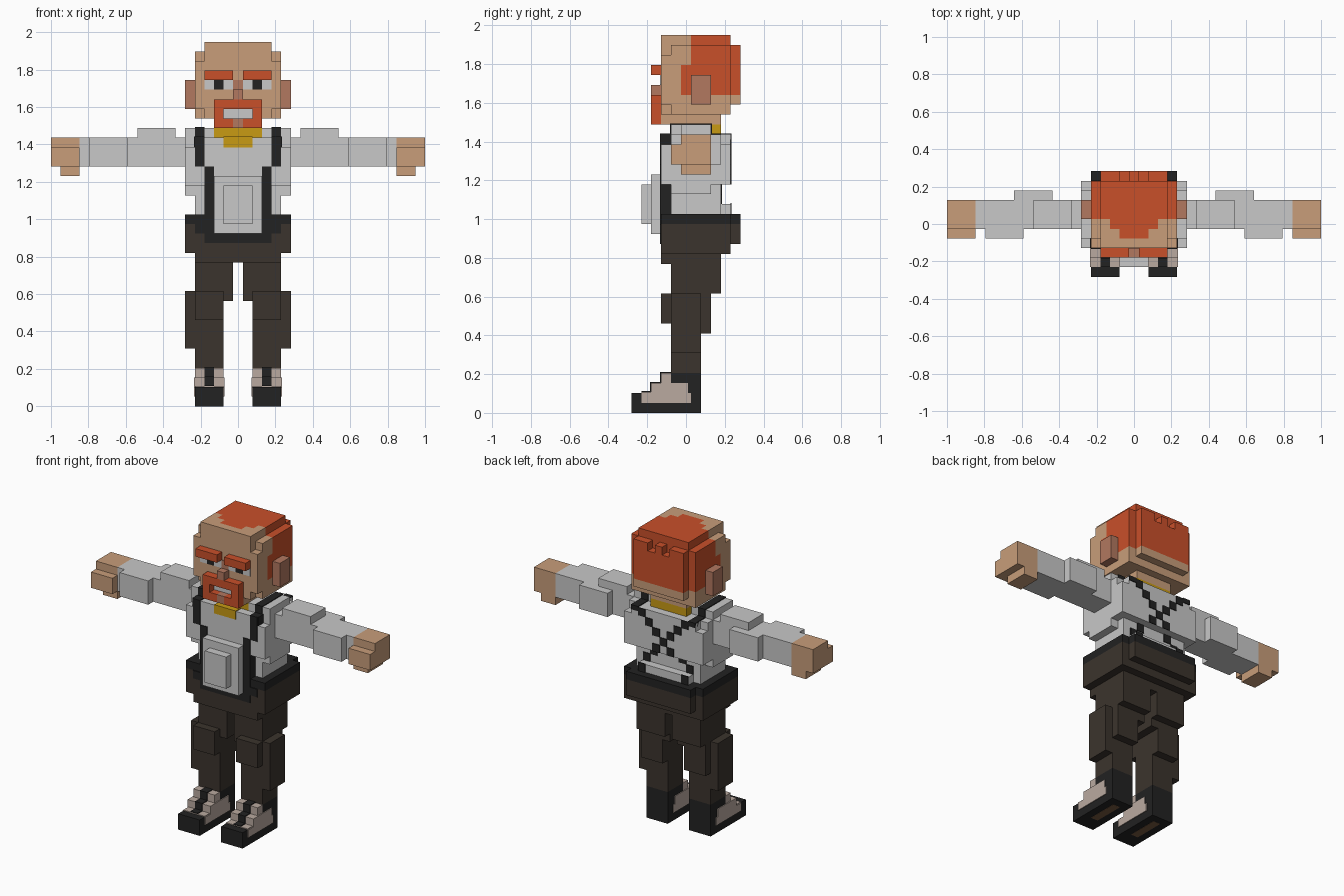
import bpy, bmesh
from mathutils import Vector

if "Cube" in bpy.data.objects:
    bpy.data.objects.remove(bpy.data.objects["Cube"])

V = 2 / 39          # size of one block
P = 0.1             # plate thickness, in blocks

COLOURS = {
    "skin": (0.58, 0.34, 0.195), "orange_hair": (0.584, 0.08, 0.023),
    "pink_skin": (0.445, 0.188, 0.117), "light_grey": (0.578, 0.578, 0.578),
    "black": (0.016, 0.016, 0.016), "dark_trouser": (0.044, 0.034, 0.026),
    "gold": (0.578, 0.328, 0.007), "beige": (0.491, 0.402, 0.352),
    "sole_brown": (0.19, 0.102, 0.053),
}
MATS = {}
for key, rgb in COLOURS.items():
    MATS[key] = bpy.data.materials.new(key)
    MATS[key].diffuse_color = (*rgb, 1)


def box(name, x, y, z, colour, paint=None, second=None):
    """Box given by ranges in block units; paint(centre) picks faces of the second colour."""
    bm = bmesh.new()
    bmesh.ops.create_cube(bm, size=1)
    ranges = (x, y, z)
    for v in bm.verts:
        v.co = Vector([r[0] if c < 0 else r[1] for c, r in zip(v.co, ranges)])
    if paint:
        for axis, (lo, hi) in enumerate(ranges):
            normal = Vector([float(i == axis) for i in range(3)])
            for k in range(1, int(hi - lo)):
                bmesh.ops.bisect_plane(bm, geom=bm.verts[:] + bm.edges[:] + bm.faces[:],
                                       plane_co=normal * (lo + k), plane_no=normal)
        for f in bm.faces:
            f.material_index = int(paint(f.calc_center_median()))
    bmesh.ops.scale(bm, vec=(V, V, V), verts=bm.verts)
    me = bpy.data.meshes.new(name)
    bm.to_mesh(me)
    bm.free()
    me.materials.append(MATS[colour])
    if second:
        me.materials.append(MATS[second])
    ob = bpy.data.objects.new(name, me)
    bpy.context.collection.objects.link(ob)
    return ob


def pair(name, x, y, z, colour, **kw):
    """The same box on the right and on the left."""
    box(name + "_right", x, y, z, colour, **kw)
    box(name + "_left", (-x[1], -x[0]), y, z, colour, **kw)


def hair(c):
    """Hair covers the back of the head and a tapered patch on the crown."""
    if c.z > 37.9:
        return c.y > max(-1.5, abs(c.x) - 2.5)
    if c.z > 36.9:
        return c.y > 0.5
    if c.y > 4.4:
        return c.z > 32
    return c.z > 32 and c.y > (0.5 if c.z > 35 else -0.5)


# Head
HAIR = dict(paint=hair, second="orange_hair")
box("head", (-3.5, 3.5), (-2.5, 4.5), (30, 38), "skin", **HAIR)
pair("head_side", (3.5, 4.5), (-1.5, 4.5), (30, 37), "skin", **HAIR)
pair("cheek", (3.5, 4.5), (-2.5, -1.5), (31, 36), "skin")
box("head_back", (-3.5, 3.5), (4.5, 5.5), (31, 36), "skin", **HAIR)
box("hair_tuft", (-0.5, 0.5), (4.5, 5.5), (36, 37), "orange_hair")
pair("hair_fringe", (1.5, 3.5), (4.5, 5.5), (36, 37), "orange_hair")
box("jaw", (-2.5, 2.5), (-2.5, 3.5), (29, 30), "skin")
pair("ear", (4.5, 5.5), (0.5, 2.5), (31, 34), "pink_skin")

# Face
pair("eyebrow", (0.5, 3.5), (-3.5, -2.5), (34, 35), "orange_hair")
pair("eye_inner", (0.5, 1.5), (-2.5 - P, -2.5), (33, 34), "light_grey")
pair("pupil", (1.5, 2.5), (-2.5 - P, -2.5), (33, 34), "black")
pair("eye_outer", (2.5, 3.5), (-2.5 - P, -2.5), (33, 34), "light_grey")
box("nose_bridge", (-0.5, 0.5), (-2.5 - P, -2.5), (33, 34), "pink_skin")
box("nose", (-0.5, 0.5), (-3.5, -2.5), (32, 33), "pink_skin")
box("moustache", (-2.5, 2.5), (-3.5, -2.5), (31, 32), "orange_hair")
pair("beard_side", (1.5, 2.5), (-3.5, -2.5), (29, 31), "orange_hair")
pair("beard_chin", (0.5, 1.5), (-3.5, -2.5), (29, 30), "orange_hair")
box("chin", (-0.5, 0.5), (-3.5, -2.5), (29, 30), "pink_skin")
box("teeth", (-1.5, 1.5), (-2.5 - P, -2.5), (30, 31), "light_grey")

# Torso
box("chest", (-4.5, 4.5), (-2.5, 4.5), (23, 28), "light_grey")
pair("chest_side", (4.5, 5.5), (-2.5, 4.5), (23, 27), "light_grey")
pair("chest_side_upper", (4.5, 5.5), (-1.5, 3.5), (27, 28), "light_grey")
pair("chest_side_lower", (4.5, 5.5), (-1.5, 2.5), (22, 23), "light_grey")
box("waist", (-4.5, 4.5), (-1.5, 3.5), (20, 23), "light_grey")
box("waist_front", (-2.5, 2.5), (-2.5, -1.5), (18, 23), "light_grey")
box("waist_back", (-3.5, 3.5), (3.5, 4.5), (20, 21), "light_grey")
pair("shoulder", (2.5, 5.5), (-1.5, 2.5), (28, 29), "light_grey")
box("collar", (-2.5, 2.5), (-1.5, 3.5), (28, 29), "gold")
box("collar_front", (-1.5, 1.5), (-2.5 - P, -1.5), (27, 28 + P), "gold")

# Overall bib and straps
box("bib", (-2.5, 2.5), (-3.5, -2.5), (18, 24), "light_grey")
box("bib_pocket", (-1.5, 1.5), (-4.5, -3.5), (19, 23), "light_grey")
pair("bib_edge", (2.5, 3.5), (-2.5 - P, -1.5), (18, 25), "black")
pair("strap_front", (3.5, 4.5), (-2.5 - P, -2.5), (25, 28 + P), "black")
pair("strap_chest_top", (3.5, 4.5 + P), (-2.5, -1.5), (27, 28 + P), "black")
pair("strap_top", (3.5, 4.5), (-1.5 - P, 2.5 + P), (28, 29 + P), "black")
pair("strap_rear", (3.5, 4.5), (2.5, 4.5 + P), (27.5, 28 + P), "black")
for i in range(-3, 4):      # crossed straps on the back
    low = 24 + i
    y = 4.5 if low >= 23 else 3.5
    pair("cross_strap_%d" % (i + 3), (i - 0.5, i + 0.5), (y, y + P), (low, low + 1), "black")
pair("strap_clip", (2.5, 3.5), (4.5, 4.5 + P), (20, 21 + P), "black")

# Arms and hands
pair("upper_arm", (5.5, 11.5), (-0.5, 2.5), (25, 28), "light_grey")
pair("sleeve_pad", (6.5, 10.5), (-0.5, 2.5), (28, 29), "light_grey")
pair("elbow", (8.5, 12.5), (2.5, 3.5), (25, 28), "light_grey")
pair("forearm", (11.5, 15.5), (-1.5, 2.5), (25, 28), "light_grey")
pair("wrist", (15.5, 16.5), (-0.5, 2.5), (25, 28), "light_grey")
pair("palm", (16.5, 19.5), (-0.5, 2.5), (25, 28), "skin")
pair("thumb", (16.5, 19.5), (-1.5, -0.5), (25, 27), "skin")
pair("fingers", (16.5, 18.5), (-0.5, 2.5), (24, 25), "skin")

# Belt and hips
box("belt", (-5.5, 5.5), (-2.5, 4.5), (19, 20), "black")
box("belt_back", (-4.5, 4.5), (4.5, 5.5), (19, 20), "black")
box("belt_dip", (-3.5, 3.5), (-2.5 - P, -2.5), (17, 18), "black")
pair("belt_dip_side", (2.5, 4.5), (-2.5 - P, -2.5), (18, 19), "black")
box("hips", (-5.5, 5.5), (-2.5, 4.5), (16, 19), "dark_trouser")
box("seat", (-4.5, 4.5), (4.5, 5.5), (17, 19), "dark_trouser")
box("crotch", (-4.5, 4.5), (-2.5, 3.5), (15, 16), "dark_trouser")

# Legs
pair("thigh", (0.5, 4.5), (-1.5, 3.5), (12, 15), "dark_trouser")
pair("inner_thigh", (0.5, 1.5), (-1.5, 2.5), (11, 12), "dark_trouser")
pair("calf", (1.5, 4.5), (-1.5, 1.5), (4, 12), "dark_trouser")
pair("calf_back", (1.5, 4.5), (1.5, 2.5), (8, 12), "dark_trouser")
pair("knee", (1.5, 4.5), (-2.5, -1.5), (9, 12), "dark_trouser")
pair("trouser_side", (4.5, 5.5), (-1.5, 1.5), (6, 12), "dark_trouser")

# Shoes
pair("shoe_base", (1.5, 4.5), (-5.5, 1.5), (0, 2), "black")
pair("shoe_ankle", (1.5, 4.5), (-1.5, 1.5), (2, 4), "black")
pair("shoe_tongue", (1.5, 4.5), (-3.5, -1.5), (2, 3), "beige")
pair("shoe_tongue_top", (1.5, 4.5), (-2.5, -1.5), (3, 4), "beige")
pair("shoe_toe_panel", (1.5, 4.5), (-4.5, -3.5), (2, 2 + P), "beige")
pair("lace_low", (2.5, 3.5), (-4.5, -3.5), (2, 2 + 2 * P), "black")
pair("lace_mid", (2.5, 3.5), (-3.5 - P, -2.5), (2, 3 + P), "black")
pair("lace_top", (2.5, 3.5), (-2.5 - P, -1.5), (3, 4 + P), "black")
for side, x in (("outer", (4.5, 4.5 + P)), ("inner", (1.5 - P, 1.5))):
    pair("shoe_panel_" + side, x, (-4.5, 0.5), (1, 2), "beige")
    pair("shoe_panel_top_" + side, x, (-3.5, 0.2), (2, 3), "beige")
pair("sole_inset", (2.5, 3.5), (-3.5, 0.5), (-0.02, 0.02), "sole_brown")

for m in bpy.data.materials:
    if m.users and not m.is_grease_pencil:
        m.use_nodes = True
        m.node_tree.nodes["Principled BSDF"].inputs["Base Color"].default_value = m.diffuse_color
